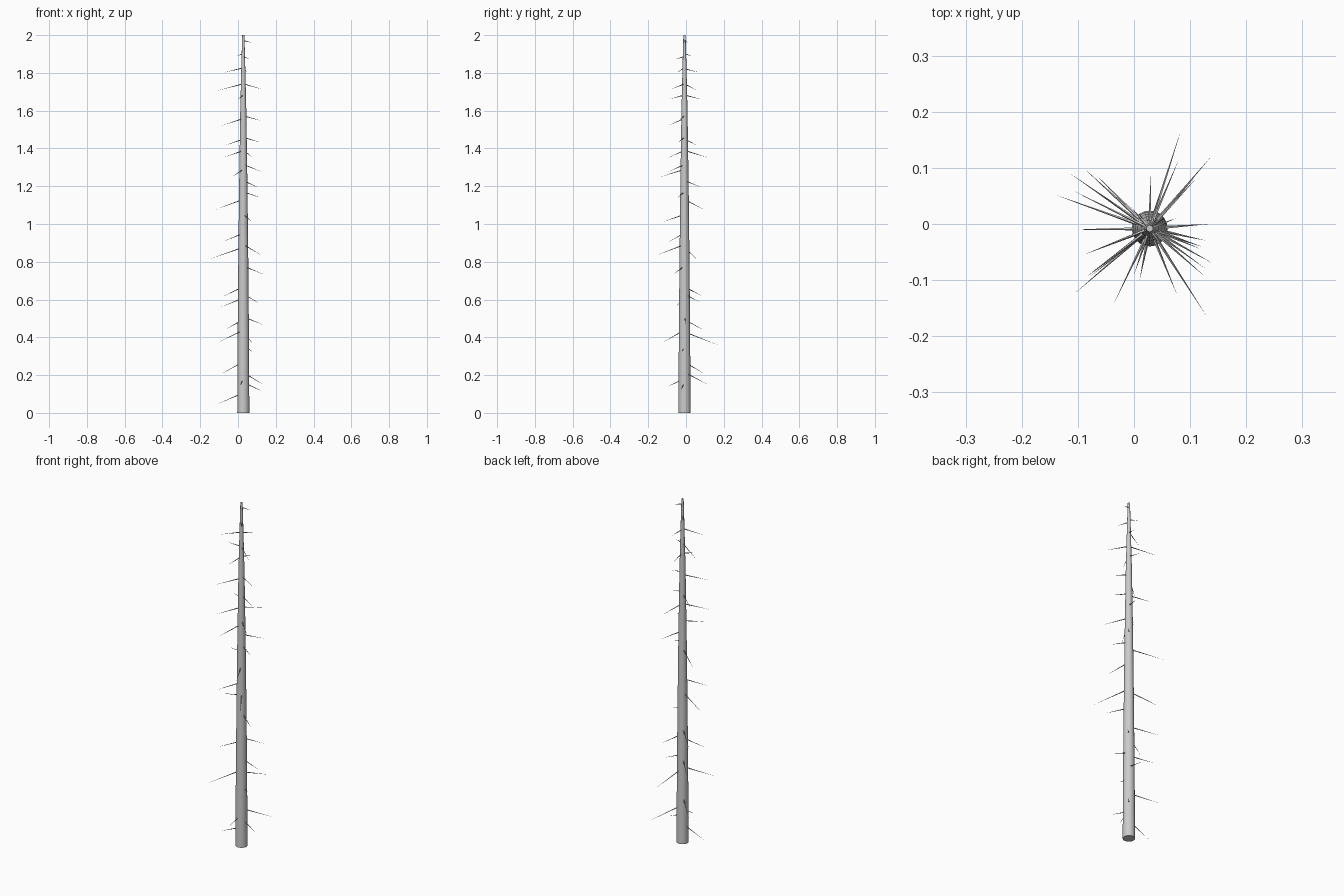
import bpy, bmesh
from math import sin, cos, tau
from mathutils import Vector

if "Cube" in bpy.data.objects:
    bpy.data.objects.remove(bpy.data.objects["Cube"])

CX, CY = 0.028, -0.008
# trunk profile: height, radius
PROFILE = [(0, .032), (.4, .030), (.8, .0265), (1.2, .022), (1.6, .016), (1.85, .010), (2.0, .006)]
# dead twigs: root height, tip x, tip y
TWIGS = [
    (.095, -.11, -.01), (.15, .13, -.03), (.17, .01, -.10), (.205, .139, .122), (.26, -.09, .10),
    (.34, .08, -.02), (.43, -.107, -.125), (.42, .084, .168), (.50, .135, 0), (.485, -.07, .09),
    (.60, -.09, -.055), (.62, .11, .08), (.66, -.09, .10), (.77, .14, -.07), (.87, -.143, .053),
    (.885, .13, -.165), (.945, -.08, -.09), (1.045, .077, -.127), (1.125, -.118, .093),
    (1.165, .12, -.045), (1.225, .11, .085), (1.285, -.035, -.14), (1.31, .128, -.095),
    (1.385, -.08, -.095), (1.385, .08, .115), (1.445, -.07, .06), (1.455, .118, -.04),
    (1.555, -.085, -.095), (1.57, .12, -.04), (1.68, 0, -.09), (1.68, .03, .087),
    (1.74, -.11, .06), (1.74, .128, -.08), (1.825, -.078, -.05), (1.82, .05, .065),
    (1.885, .065, -.06), (1.90, -.005, .03), (1.97, .075, .01)]


def trunk_radius(z):
    for (z0, r0), (z1, r1) in zip(PROFILE, PROFILE[1:]):
        if z <= z1:
            return r0 + (r1 - r0) * (z - z0) / (z1 - z0)
    return PROFILE[-1][1]


def finish(bm, name):
    bmesh.ops.recalc_face_normals(bm, faces=bm.faces)
    mesh = bpy.data.meshes.new(name)
    bm.to_mesh(mesh)
    bm.free()
    ob = bpy.data.objects.new(name, mesh)
    bpy.context.collection.objects.link(ob)
    bpy.ops.object.select_all(action='DESELECT')
    bpy.context.view_layer.objects.active = ob
    ob.select_set(True)
    bpy.ops.object.shade_smooth_by_angle()


# tapered trunk
SIDES = 20
bm = bmesh.new()
rings = [[bm.verts.new((CX + r * cos(tau * i / SIDES), CY + r * sin(tau * i / SIDES), z))
          for i in range(SIDES)] for z, r in PROFILE]
for a, b in zip(rings, rings[1:]):
    for i in range(SIDES):
        j = (i + 1) % SIDES
        bm.faces.new((a[i], a[j], b[j], b[i]))
bm.faces.new(rings[0])
bm.faces.new(rings[-1])
finish(bm, "trunk")

# thin drooping twigs, drooping less towards the top
bm = bmesh.new()
up = Vector((0, 0, 1))
for z, tx, ty in TWIGS:
    reach = Vector((tx - CX, ty - CY, 0))
    out = reach.normalized()
    side = up.cross(out)
    root = Vector((CX, CY, z)) + out * trunk_radius(z) * 0.8
    drop = reach.length * (0.36 - 0.08 * z)
    tip = bm.verts.new((tx, ty, z - drop))
    ring = [bm.verts.new(root + 0.003 * (side * cos(tau * k / 5) + up * sin(tau * k / 5)))
            for k in range(5)]
    bm.faces.new(ring)
    for k in range(5):
        bm.faces.new((ring[k], ring[(k + 1) % 5], tip))
finish(bm, "twigs")
